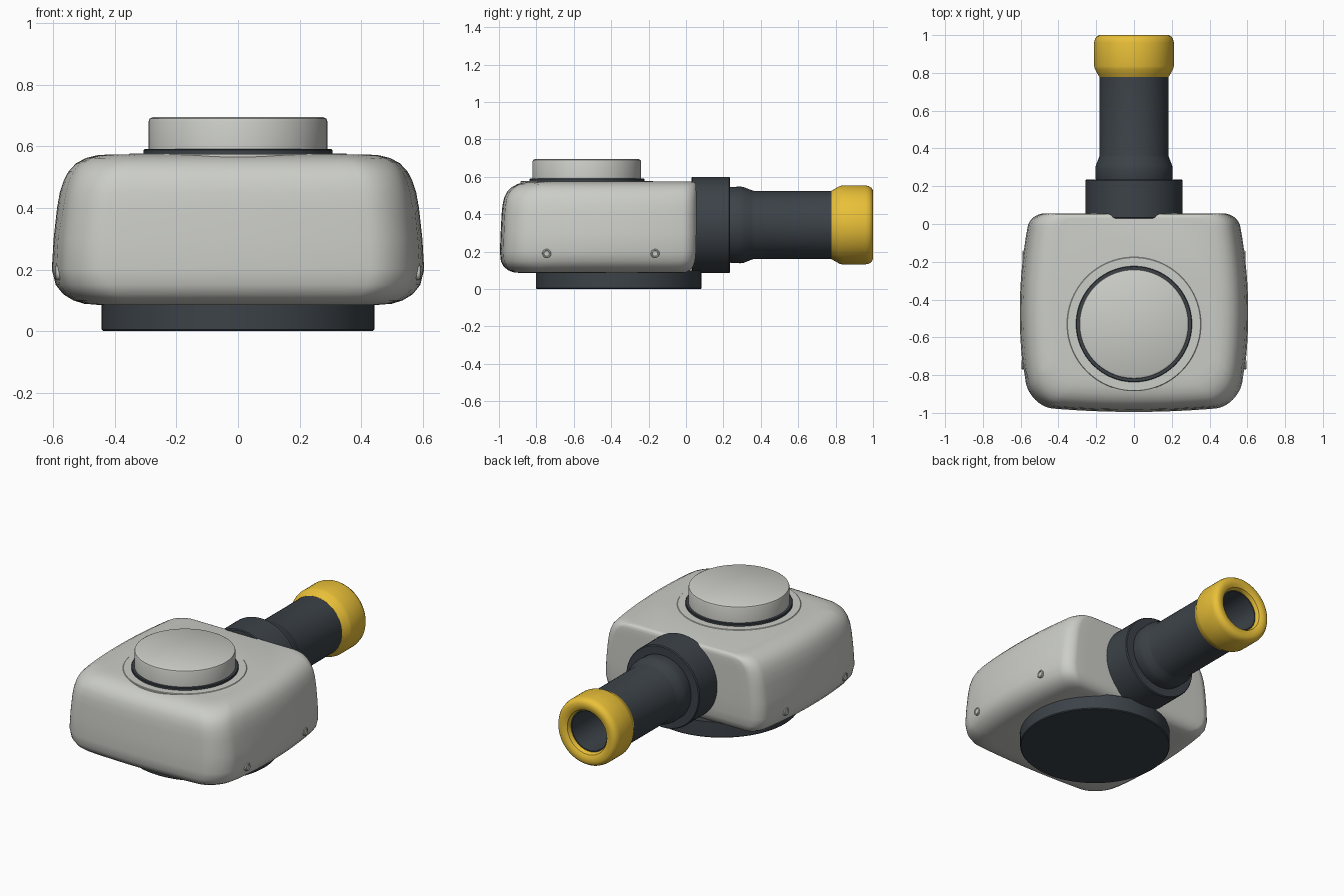
import bpy, bmesh, math
from mathutils import Matrix, Vector

if "Cube" in bpy.data.objects:
    bpy.data.objects.remove(bpy.data.objects["Cube"])


def material(name, rgb):
    m = bpy.data.materials.new(name)
    m.diffuse_color = (*rgb, 1)
    m.use_nodes = True
    m.node_tree.nodes["Principled BSDF"].inputs["Base Color"].default_value = m.diffuse_color
    return m


SHELL = material("shell_grey", (0.60, 0.61, 0.57))
DARK = material("dark_slate", (0.045, 0.055, 0.065))
YELLOW = material("yellow", (0.82, 0.53, 0.04))


def finish(name, bm, mat, angle=35):
    bmesh.ops.remove_doubles(bm, verts=bm.verts, dist=1e-5)
    bmesh.ops.recalc_face_normals(bm, faces=bm.faces)
    me = bpy.data.meshes.new(name)
    bm.to_mesh(me)
    bm.free()
    ob = bpy.data.objects.new(name, me)
    bpy.context.collection.objects.link(ob)
    me.materials.append(mat)
    bpy.ops.object.select_all(action='DESELECT')
    ob.select_set(True)
    bpy.context.view_layer.objects.active = ob
    bpy.ops.object.shade_smooth_by_angle(angle=math.radians(angle))
    return ob


def loft(bm, rings, loop=False):
    n = len(rings[0])
    pairs = list(zip(rings, rings[1:])) + ([(rings[-1], rings[0])] if loop else [])
    for a, b in pairs:
        for i in range(n):
            j = (i + 1) % n
            bm.faces.new((a[i], a[j], b[j], b[i]))
    if not loop:
        bm.faces.new(rings[0])
        bm.faces.new(rings[-1])


def lathe(name, profile, mat, axis='Z', origin=(0, 0, 0), seg=64, loop=False):
    """Revolve (radius, distance along axis) pairs around an axis."""
    bm = bmesh.new()
    rot = Vector((0, 0, 1)).rotation_difference(
        Vector({'X': (1, 0, 0), 'Y': (0, 1, 0), 'Z': (0, 0, 1), '-X': (-1, 0, 0)}[axis]))
    mat4 = Matrix.Translation(origin) @ rot.to_matrix().to_4x4()
    rings = []
    for r, d in profile:
        rings.append([bm.verts.new(mat4 @ Vector((r * math.cos(2 * math.pi * i / seg),
                                                  r * math.sin(2 * math.pi * i / seg), d)))
                      for i in range(seg)])
    loft(bm, rings, loop)
    return finish(name, bm, mat)


def outline(w, yf, yb, rf, rb):
    """Rounded rectangle with bulging sides, as xy points."""
    pts = []
    corners = [(w - rb, yb - rb, rb, 0), (-w + rb, yb - rb, rb, 90),
               (-w + rf, yf + rf, rf, 180), (w - rf, yf + rf, rf, 270)]
    steps, n = 10, 14
    for k, (cx, cy, r, a0) in enumerate(corners):
        arc = [(cx + r * math.cos(math.radians(a0 + 90 * i / steps)),
                cy + r * math.sin(math.radians(a0 + 90 * i / steps))) for i in range(steps + 1)]
        pts += arc
        nx, ny, nr, na = corners[(k + 1) % 4]
        end = (nx + nr * math.cos(math.radians(na)), ny + nr * math.sin(math.radians(na)))
        for i in range(1, n):
            t = i / n
            pts.append((arc[-1][0] * (1 - t) + end[0] * t, arc[-1][1] * (1 - t) + end[1] * t))
    return [(x * (1 - 0.09 * ((y + 0.47) / 0.52) ** 2), y + 0.02 * (x / 0.5) ** 2 * (y < -0.8))
            for x, y in pts]


# Main shell: z, half width, front y, back y
layers = [(0.085, 0.45, -0.87, -0.04), (0.089, 0.50, -0.92, 0.0), (0.100, 0.535, -0.95, 0.02),
          (0.120, 0.568, -0.975, 0.038), (0.15, 0.592, -0.99, 0.048), (0.20, 0.605, -0.995, 0.053),
          (0.30, 0.599, -0.991, 0.055), (0.40, 0.588, -0.986, 0.055), (0.45, 0.579, -0.981, 0.055),
          (0.49, 0.566, -0.972, 0.055), (0.52, 0.55, -0.957, 0.055), (0.545, 0.526, -0.932, 0.054),
          (0.562, 0.495, -0.90, 0.052), (0.571, 0.46, -0.86, 0.045), (0.574, 0.42, -0.81, 0.03)]
bm = bmesh.new()
loft(bm, [[bm.verts.new((x, y, z)) for x, y in outline(w, yf, yb, 0.13, 0.07)]
          for z, w, yf, yb in layers])
finish("body_shell", bm, SHELL, 50)

# Round base
lathe("base_disc", [(0.438, 0), (0.443, 0.005), (0.443, 0.10)], DARK, origin=(0, -0.36, 0), seg=96)

# Top pad, dark gasket and button
top = (0, -0.53, 0)
lathe("top_pad", [(0.355, 0.50), (0.355, 0.574), (0.352, 0.577)], SHELL, origin=top, seg=96)
lathe("top_gasket", [(0.307, 0.56), (0.307, 0.588), (0.304, 0.591)], DARK, origin=top, seg=96)
lathe("top_button", [(0.29, 0.58), (0.29, 0.682), (0.287, 0.690), (0.278, 0.695)],
      SHELL, origin=top, seg=96)

# Neck collar, hollow handle and yellow end ring along y
axis = (0, 0, 0.343)
lathe("neck_collar", [(0.252, 0.03), (0.257, 0.035), (0.257, 0.23), (0.252, 0.236)],
      DARK, 'Y', axis)
lathe("handle_tube", [(0.19, 0.20), (0.203, 0.24), (0.205, 0.29), (0.202, 0.31), (0.186, 0.35),
                      (0.182, 0.365), (0.182, 0.80), (0.128, 0.80), (0.128, 0.965),
                      (0.122, 0.965), (0.122, 0.55)], DARK, 'Y', axis)
lathe("handle_end_ring", [(0.183, 0.778), (0.19, 0.79), (0.207, 0.82), (0.211, 0.835),
                          (0.211, 0.96), (0.207, 0.978), (0.198, 0.992), (0.183, 1.0),
                          (0.155, 0.998), (0.138, 0.988), (0.128, 0.965), (0.128, 0.778)],
      YELLOW, 'Y', axis, loop=True)

# Side screws
for side, ax in ((1, 'X'), (-1, '-X')):
    for label, y in (("front", -0.745), ("rear", -0.165)):
        x = 0.605 * (1 - 0.09 * ((y + 0.47) / 0.52) ** 2)
        lathe(f"side_screw_{label}_{'right' if side > 0 else 'left'}",
              [(0.024, -0.02), (0.024, 0.002), (0.021, 0.005), (0.016, 0.005), (0.014, 0.001)],
              SHELL, ax, (side * x, y, 0.19), 24)
